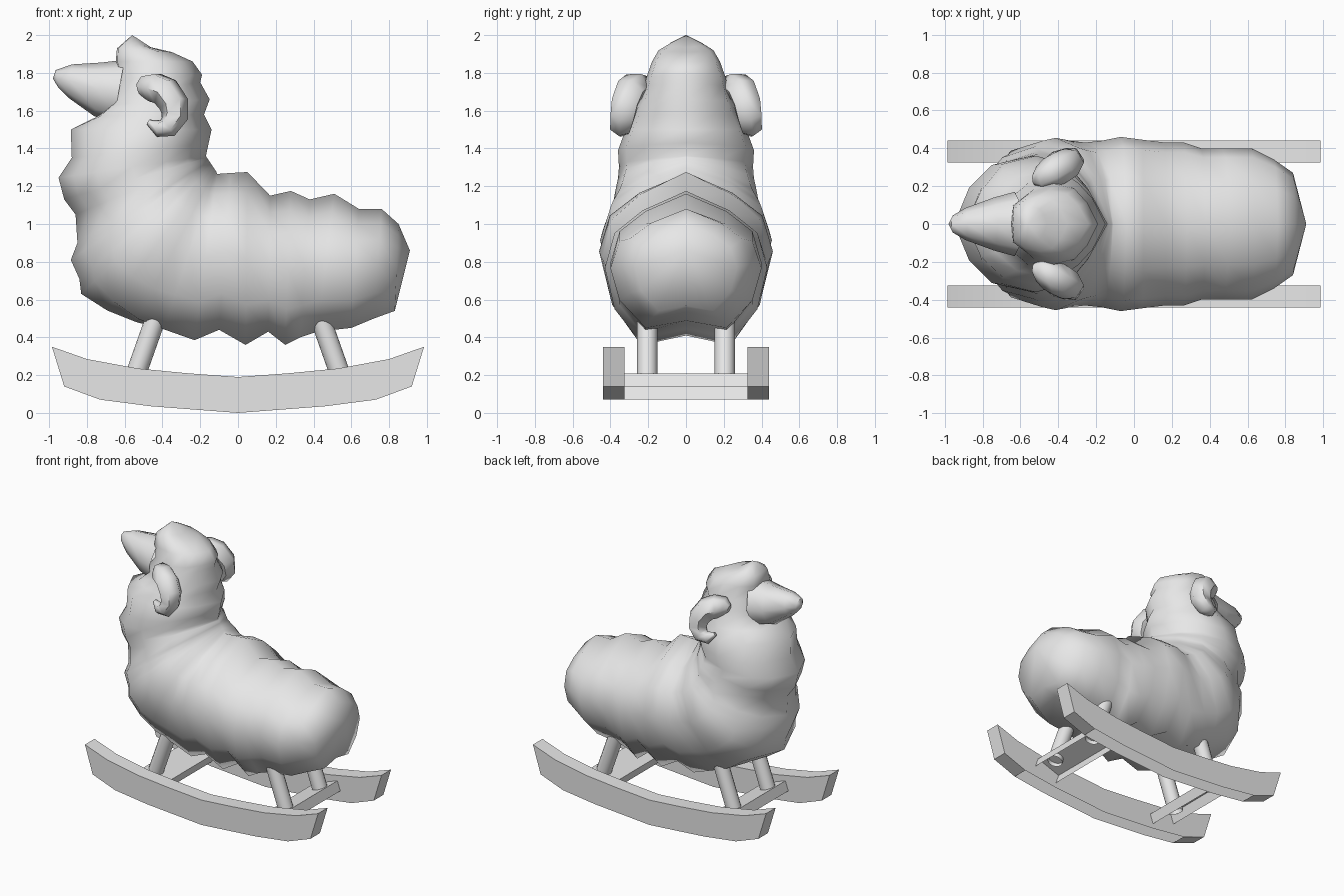
import bpy, bmesh, math
from mathutils import Matrix, Vector

if "Cube" in bpy.data.objects:
    bpy.data.objects.remove(bpy.data.objects["Cube"])

GREY = (0.8, 0.8, 0.8, 1)
mat = bpy.data.materials.new("plain grey")
mat.use_nodes = True
mat.diffuse_color = GREY
mat.node_tree.nodes["Principled BSDF"].inputs["Base Color"].default_value = GREY


def finish(name, bm, angle=30):
    """Turn a bmesh into a smooth shaded object."""
    bmesh.ops.recalc_face_normals(bm, faces=bm.faces)
    me = bpy.data.meshes.new(name)
    bm.to_mesh(me)
    bm.free()
    ob = bpy.data.objects.new(name, me)
    bpy.context.collection.objects.link(ob)
    style(ob, angle)
    return ob


def style(ob, angle):
    ob.data.materials.clear()
    ob.data.materials.append(mat)
    bpy.ops.object.select_all(action='DESELECT')
    ob.select_set(True)
    bpy.context.view_layer.objects.active = ob
    bpy.ops.object.shade_smooth_by_angle(angle=math.radians(angle))


def mirror(ob, x=False, y=False):
    mod = ob.modifiers.new("Mirror", 'MIRROR')
    mod.use_axis = (x, y, False)
    mod.use_mirror_merge = False


def soft(v):
    return math.copysign(abs(v) ** .9, v)


def loft(name, rings, start, end, sides, angle, ridge=1):
    """Skin oval rings: upper x, z, lower x, z, half width, hollowing of the lower side.
    A ridge below 1 lowers the flanks so the centre line stands out."""
    bm = bmesh.new()
    loops = []
    for ux, uz, lx, lz, w, hollow in rings:
        mid = Vector((ux + lx, 0, uz + lz)) / 2
        arm = Vector((ux - lx, 0, uz - lz)) / 2
        loop = []
        for i in range(sides):
            a = math.tau * i / sides
            c = math.cos(a)
            if c < -.8:
                c += hollow * (-1.866 - 2 * c)
            c = soft(c)
            if i % (sides // 2):
                c *= ridge if c > 0 else ridge + (1 - ridge) * (.4 + .6 * hollow)
            p = mid + arm * c
            p.y = w * soft(math.sin(a))
            loop.append(bm.verts.new(p))
        loops.append(loop)
    for a, b in zip(loops, loops[1:]):
        for i in range(sides):
            j = (i + 1) % sides
            bm.faces.new((a[i], a[j], b[j], b[i]))
    for pole, loop in ((start, loops[0]), (end, loops[-1])):
        if pole:
            v = bm.verts.new((pole[0], 0, pole[1]))
            for i in range(sides):
                bm.faces.new((v, loop[i], loop[(i + 1) % sides]))
    return finish(name, bm, angle)


# Woolly body: rump and back, then the chest fanning up into neck and head
torso = [
    (.85, 1.0, .83, .54, .27), (.76, 1.08, .72, .5, .34),
    (.64, 1.08, .6, .45, .4), (.51, 1.16, .42, .43, .4),
    (.38, 1.13, .33, .4, .4), (.28, 1.175, .25, .36, .43),
    (.17, 1.15, .16, .43, .43), (.05, 1.275, .04, .36, .445),
    (-.04, 1.27, -.1, .44, .46), (-.11, 1.265, -.23, .385, .44),
]
chest_front = [
    (-.4, .42, .43), (-.55, .455, .44), (-.7, .53, .455), (-.83, .63, .44),
    (-.84, .71, .42), (-.885, .81, .4), (-.85, .9, .385), (-.86, 1.05, .37),
    (-.92, 1.13, .36), (-.95, 1.245, .355),
]
chest = [(-.11 - .006 * i, 1.27 + .009 * i, x, z, w, max(0, 1 - i / 4))
         for i, (x, z, w) in enumerate(chest_front, 1)]
neck = [
    (-.155, 1.43, -.88, 1.35, .36), (-.14, 1.5, -.885, 1.5, .32),
    (-.18, 1.58, -.76, 1.57, .28), (-.15, 1.66, -.69, 1.63, .25),
    (-.2, 1.75, -.7, 1.68, .225), (-.19, 1.79, -.64, 1.76, .21),
    (-.24, 1.86, -.66, 1.86, .18), (-.35, 1.91, -.65, 1.93, .145),
    (-.46, 1.935, -.6, 1.97, .09),
]
body = [r + (1,) for r in torso] + chest
body += [r + (0 if i < 2 else .5,) for i, r in enumerate(neck)]
loft("woolly_body", body, (.91, .86), (-.56, 2.0), 12, 70, ridge=.85)

# Pointed face
snout = [
    (-.6, 1.87, -.66, 1.54, .17), (-.72, 1.855, -.76, 1.57, .14),
    (-.88, 1.845, -.9, 1.67, .085), (-.965, 1.815, -.95, 1.72, .045),
]
loft("snout", [r + (0,) for r in snout], None, (-.98, 1.77), 8, 50)

# Curled horns, tapering to the tip
horn_path = [
    (-.53, .235, 1.715, .03), (-.495, .24, 1.725, .067), (-.44, .27, 1.722, .084),
    (-.385, .3, 1.7, .084), (-.34, .325, 1.635, .08), (-.335, .335, 1.57, .072),
    (-.37, .345, 1.515, .06), (-.42, .34, 1.505, .045), (-.475, .325, 1.54, .015),
]
curve = bpy.data.curves.new("horns", 'CURVE')
curve.dimensions = '3D'
curve.bevel_depth = 1
curve.bevel_resolution = 1
curve.use_fill_caps = True
spline = curve.splines.new('POLY')
spline.points.add(len(horn_path) - 1)
for pt, (x, y, z, r) in zip(spline.points, horn_path):
    pt.co = (x, y, z, 1)
    pt.radius = r
horns = bpy.data.objects.new("horns", curve)
bpy.context.collection.objects.link(horns)
bpy.ops.object.select_all(action='DESELECT')
horns.select_set(True)
bpy.context.view_layer.objects.active = horns
bpy.ops.object.convert(target='MESH')
horns = bpy.context.view_layer.objects.active
style(horns, 60)
mirror(horns, y=True)

# Curved runners: two side walls, a top strip and closed ends, open underneath
top = [(.985, .35), (.8, .285), (.53, .235), (.27, .21)]
under = [(.46, .035), (.73, .07), (.92, .14)]
upper = top + [(0, .19)] + [(-x, z) for x, z in reversed(top)]
lower = [(-x, z) for x, z in reversed(under)] + [(0, 0)] + under
bm = bmesh.new()
walls = [[bm.verts.new((x, y, z)) for x, z in upper + lower] for y in (.325, .44)]
for wall in walls:
    bm.faces.new(wall)
inner, outer = walls
for i in range(-2, len(upper) + 1):
    bm.faces.new((inner[i], inner[i + 1], outer[i + 1], outer[i]))
mirror(finish("runners", bm), y=True)

# Tilted cross planks, open underneath
bm = bmesh.new()
bmesh.ops.create_cube(bm, size=1)
bmesh.ops.delete(bm, geom=[f for f in bm.faces if f.normal.z < -.5],
                 context='FACES_ONLY')
place = Matrix.Translation((.53, 0, .14)) @ Matrix.Rotation(-.34, 4, 'Y')
bm.transform(place @ Matrix.Diagonal((.2, .65, .075, 1)))
mirror(finish("cross_planks", bm), x=True)

# Slanted round legs with open ends
foot, hip = Vector((.558, .205, .155)), Vector((.415, .205, .56))
axis = hip - foot
bm = bmesh.new()
bmesh.ops.create_cone(bm, cap_ends=False, segments=16, radius1=.054,
                      radius2=.054, depth=axis.length)
bm.transform(Matrix.Translation((foot + hip) / 2)
             @ axis.to_track_quat('Z', 'Y').to_matrix().to_4x4())
mirror(finish("legs", bm), x=True, y=True)
